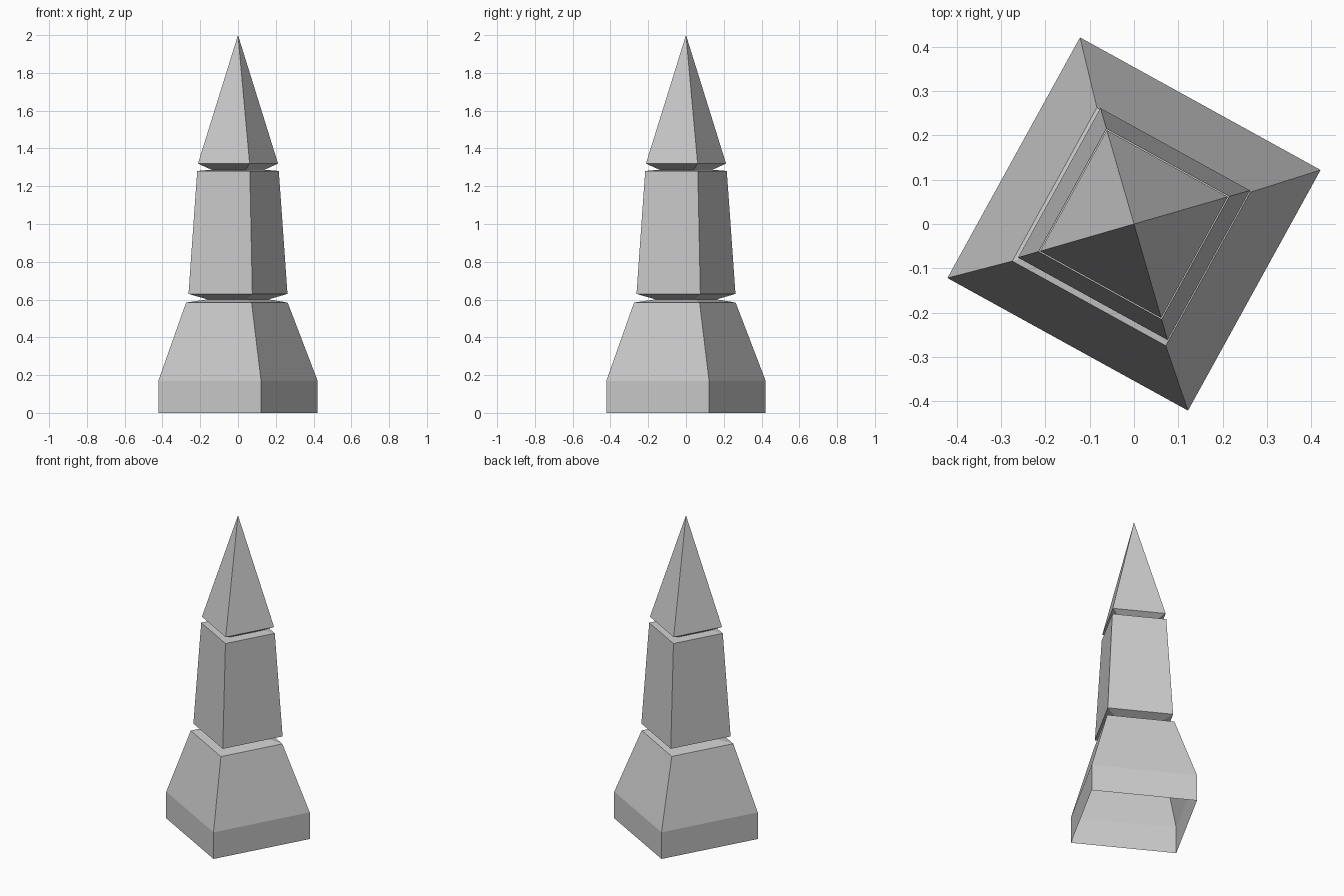
import bpy, bmesh, math

if "Cube" in bpy.data.objects:
    bpy.data.objects.remove(bpy.data.objects["Cube"])

TURN = math.atan2(0.122, 0.4215)   # the square plan is turned about 16 degrees
RATIO = 1 / math.cos(TURN)         # x half-extent -> corner radius


def square_loft(name, rings, apex=None):
    """Loft square rings (half_extent, z, centre_shift); optionally end in a point."""
    bm = bmesh.new()
    loops = []
    for ext, z, shift in rings:
        r = ext * RATIO
        loops.append([bm.verts.new((shift + r * math.cos(TURN + i * math.pi / 2),
                                    shift + r * math.sin(TURN + i * math.pi / 2), z))
                      for i in range(4)])
    for a, b in zip(loops, loops[1:]):
        for i in range(4):
            j = (i + 1) % 4
            bm.faces.new((a[i], a[j], b[j], b[i]))
    if apex is not None:
        tip = bm.verts.new((0, 0, apex))
        for i in range(4):
            bm.faces.new((loops[-1][i], loops[-1][(i + 1) % 4], tip))
    me = bpy.data.meshes.new(name)
    bm.to_mesh(me)
    bm.free()
    ob = bpy.data.objects.new(name, me)
    bpy.context.collection.objects.link(ob)
    return ob


# Plinth: open underneath, sloped sides, shallow shoulder into the lower neck
square_loft("base", [(0.4215, 0, 0), (0.4215, 0.17, 0),
                     (0.269, 0.584, -0.006), (0.162, 0.601, 0)])

# Tapered shaft: flares out of the lower neck, closes into the upper neck
square_loft("shaft", [(0.162, 0.601, 0), (0.262, 0.63, 0),
                      (0.216, 1.281, 0), (0.14, 1.287, 0)])

# Pointed cap
square_loft("spire", [(0.14, 1.287, 0), (0.212, 1.32, 0)], apex=2.0)
